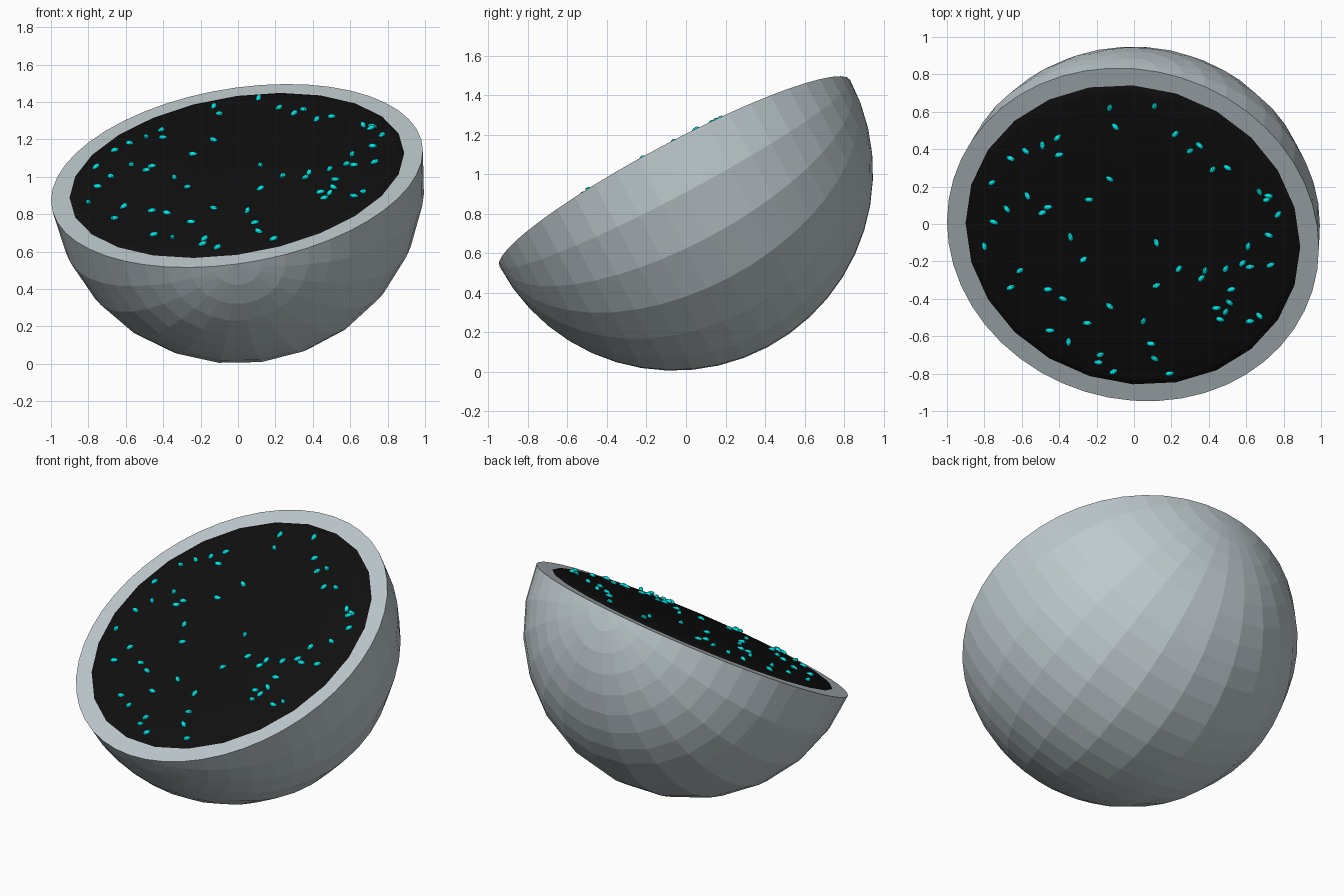
import bpy, bmesh, math, random
from mathutils import Matrix, Vector, Euler

if "Cube" in bpy.data.objects:
    bpy.data.objects.remove(bpy.data.objects["Cube"])

random.seed(4)
R, DISC, DOME = 1.0055, 0.905, 0.048
# tilt of the whole bowl: lean to the front, slight roll
TILT = Matrix.Rotation(math.radians(28), 4, 'X') @ Matrix.Rotation(math.radians(-8.6), 4, 'Y')
FRAME = Matrix.Translation((-0.0055, -0.057, R)) @ TILT
INV = FRAME.inverted()


def material(name, rgb):
    m = bpy.data.materials.new(name)
    m.diffuse_color = (*rgb, 1)
    m.use_nodes = True
    m.node_tree.nodes["Principled BSDF"].inputs["Base Color"].default_value = m.diffuse_color
    return m


def finish(bm, name, mat):
    bmesh.ops.recalc_face_normals(bm, faces=bm.faces)
    me = bpy.data.meshes.new(name)
    bm.to_mesh(me)
    bm.free()
    me.materials.append(mat)
    ob = bpy.data.objects.new(name, me)
    bpy.context.collection.objects.link(ob)
    return ob


def half_sphere(seg, rings, radius, keep_top, cap):
    """Sphere cut at local z = 0."""
    bm = bmesh.new()
    axis = Matrix() if keep_top else Matrix.Rotation(math.pi / 2, 4, 'X')
    bmesh.ops.create_uvsphere(bm, u_segments=seg, v_segments=rings, radius=radius, matrix=axis)
    res = bmesh.ops.bisect_plane(bm, geom=bm.verts[:] + bm.edges[:] + bm.faces[:], dist=1e-4,
                                 plane_co=(0, 0, 0), plane_no=(0, 0, 1),
                                 clear_outer=not keep_top, clear_inner=keep_top)
    if cap:
        bmesh.ops.contextual_create(bm, geom=[e for e in bm.edges if e.is_boundary])
    return bm


shell = material("shell_grey", (0.52, 0.59, 0.62))
black = material("black", (0.005, 0.005, 0.005))
cyan = material("cyan", (0.0, 0.85, 0.85))

# bowl: half sphere with its poles on the rim, closed by a flat rim face
bowl = finish(half_sphere(24, 24, R, False, True), "bowl", shell)
bowl.matrix_world = FRAME

# filling: very shallow black dome inside the rim
bm = half_sphere(24, 12, DISC, True, False)
bmesh.ops.scale(bm, vec=(1, 1, DOME / DISC), verts=bm.verts)
bmesh.ops.translate(bm, vec=(0, 0, 0.002), verts=bm.verts)
filling = finish(bm, "filling", black)
filling.matrix_world = FRAME

# grains scattered on the dome, plan positions in hundredths
GRAINS = [(-13, 62), (11, 63), (-10, 52), (22, 48), (30, 39), (35, 42), (42, 29), (50, 30),
          (67, 17), (71, 13), (72, 15), (77, 5), (72, -6), (61, -12), (73, -22), (62, -23),
          (58, -21), (49, -24), (38, -25), (36, -29), (24, -24), (52, -35), (51, -42),
          (49, -47), (44, -45), (46, -51), (62, -52), (67, -49), (12, -10), (12, -33),
          (5, -52), (9, -64), (11, -72), (19, -80), (-11, -79), (-18, -70), (-19, -74),
          (-25, -53), (-13, -44), (-35, -63), (-45, -57), (-38, -40), (-46, -35), (-61, -25),
          (-66, -34), (-80, -12), (-75, 1), (-68, 8), (-76, 22), (-66, 35), (-58, 39),
          (-49, 42), (-41, 46), (-40, 37), (-57, 15), (-49, 6), (-46, 9), (-34, -7),
          (-27, -19), (-24, 13), (-13, 24)]

bm = bmesh.new()
for gx, gy in GRAINS:
    p = Vector((gx / 100, gy / 100, 1.0))
    for _ in range(8):  # settle on the dome surface
        q = INV @ p
        r = min(1.0, q.xy.length / DISC)
        p.z += DOME * math.sqrt(1 - r * r) + 0.004 - q.z
    turn = Euler((random.uniform(-0.6, 0.6), random.uniform(-0.4, 0.4),
                  random.uniform(0, math.pi))).to_matrix().to_4x4()
    m = Matrix.Translation(p) @ TILT @ turn @ Matrix.Diagonal((0.026, 0.014, 0.014, 1))
    bmesh.ops.create_uvsphere(bm, u_segments=8, v_segments=6, radius=1, matrix=m)
finish(bm, "grains", cyan)
